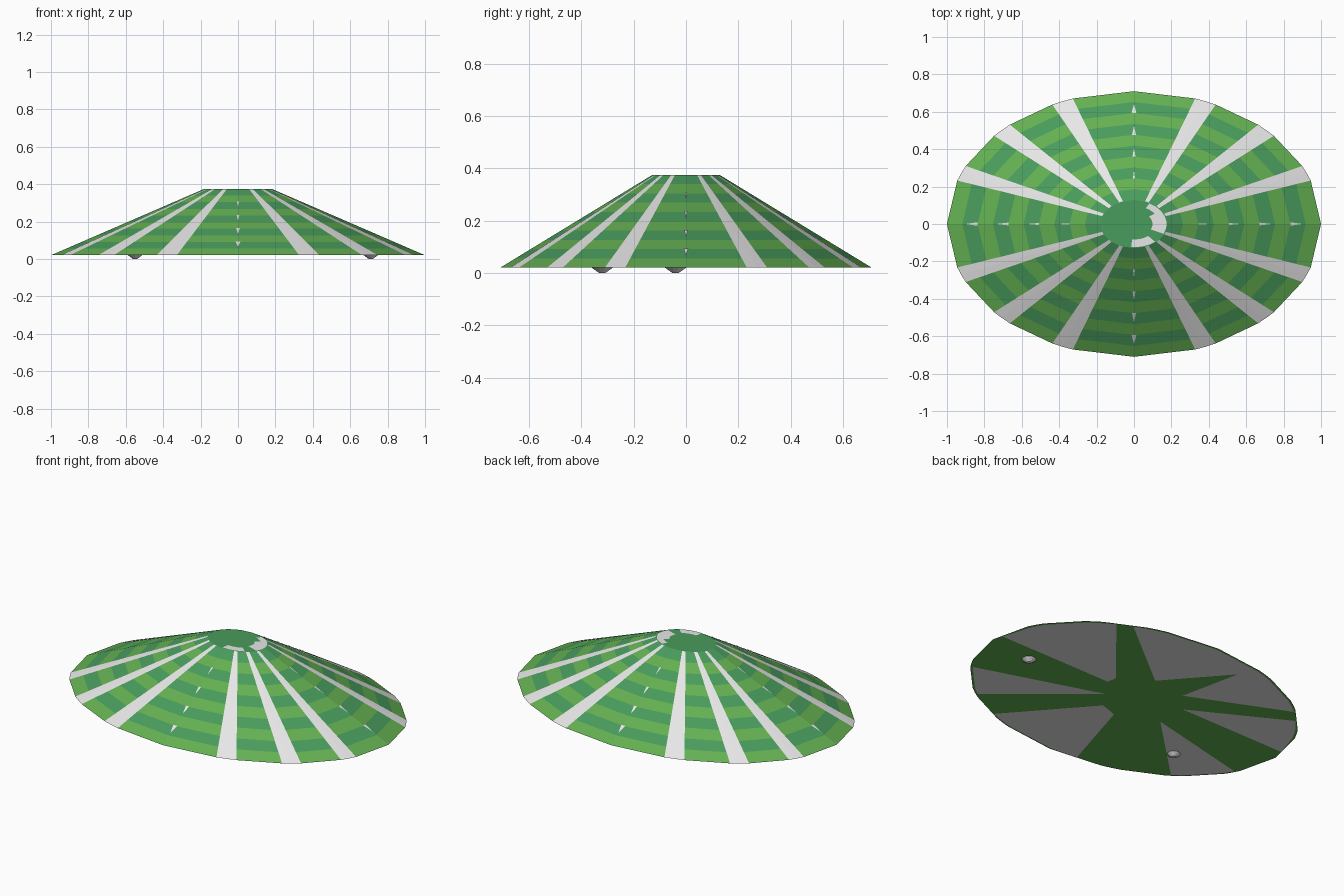
import bpy
import math

if "Cube" in bpy.data.objects:
    bpy.data.objects.remove(bpy.data.objects["Cube"])

RX, RY = 1.0, 0.71          # rim half-widths
Z0, Z1 = 0.02, 0.375        # rim and crown heights
TOP = 0.18                  # crown radius as a fraction of the rim
BANDS = 10
HALF = 3.4                  # half angular width of a rib, degrees


def material(name, srgb):
    m = bpy.data.materials.new(name)
    m.diffuse_color = [((c / 255 + 0.055) / 1.055) ** 2.4 for c in srgb] + [1]
    m.use_nodes = True
    m.node_tree.nodes["Principled BSDF"].inputs["Base Color"].default_value = m.diffuse_color
    return m


LIGHT = material("light green", (100, 176, 82))
DARK = material("deep green", (73, 156, 93))
WHITE = material("white", (231, 231, 231))


def pt(angle, r, z):
    a = math.radians(angle)
    return (RX * r * math.cos(a), RY * r * math.sin(a), z)


def slope(angle, t, lift=0.0):
    """Point on the canopy; t runs from 0 at the rim to 1 at the crown."""
    return pt(angle, 1 + (TOP - 1) * t, Z0 + (Z1 - Z0) * t + lift)


def build(name, faces, mats):
    """faces: list of (points, material index)."""
    verts, polys = [], []
    for pts, _ in faces:
        polys.append(range(len(verts), len(verts) + len(pts)))
        verts += pts
    mesh = bpy.data.meshes.new(name)
    mesh.from_pydata(verts, [], [list(p) for p in polys])
    for m in mats:
        mesh.materials.append(m)
    for poly, (_, i) in zip(mesh.polygons, faces):
        poly.material_index = i
    ob = bpy.data.objects.new(name, mesh)
    bpy.context.collection.objects.link(ob)
    return ob


def quad(a0, a1, t0, t1):
    return [slope(a0, t0), slope(a1, t0), slope(a1, t1), slope(a0, t1)]


# Rib centres: every 22.5 degrees except on the two axes
ribs = [22.5 * k for k in range(16) if k % 4]
axes = [0, 90, 180, 270]
edges = sorted(axes + [360] + [r + s * HALF for r in ribs for s in (-1, 1)])
spans = [(a, b) for a, b in zip(edges, edges[1:])
         if not any(a < r < b for r in ribs)]

# Striped canopy panels
build("canopy_panels",
      [(quad(a, b, i / BANDS, (i + 1) / BANDS), i % 2)
       for a, b in spans for i in range(BANDS)], [LIGHT, DARK])

# White ribs, two facets each
build("ribs", [(quad(a, b, 0, 1), 0) for r in ribs
               for a, b in ((r - HALF, r), (r, r + HALF))], [WHITE])

# Small dashes along the axis seams
build("seam_dashes",
      [([slope(a, i / BANDS + 0.02, 0.003),
         slope(a + 0.9, (i + 1) / BANDS, 0.003),
         slope(a - 0.9, (i + 1) / BANDS, 0.003)], 0)
       for a in axes for i in range(1, BANDS - 1, 2)], [WHITE])

# Crown cap and its white patches
ring = sorted(set(edges[:-1] + ribs))
build("crown_cap", [([pt(a, TOP, Z1) for a in ring], 0)], [DARK])


def patch(a0, a1, r0):
    n = 4
    arc = [a0 + (a1 - a0) * i / n for i in range(n + 1)]
    return ([pt(a, TOP * 0.97, Z1 + 0.002) for a in arc]
            + [pt(a, TOP * r0, Z1 + 0.002) for a in reversed(arc)], 0)


build("cap_patches", [patch(-25, 35, 0.55), patch(35, 62, 0.75),
                      patch(-95, -50, 0.65)], [WHITE])

# Flat underside
build("underside", [([pt(a, 1, Z0) for a in reversed(ring)], 0)], [LIGHT])


def wedge(a0, a1, inner):
    """Downward-facing plate: rim arc from a0 to a1, closed by inner points."""
    arc = [a0] + [a for a in ring + [a - 360 for a in ring]
                  if a0 < a < a1] + [a1]
    arc.sort()
    pts = [pt(a, 0.985, Z0 - 0.002) for a in arc]
    pts += [pt(a, r, Z0 - 0.002) for a, r in inner]
    return (pts[::-1], 0)


build("underside_wedges", [
    wedge(5, 53, [(35, 0.27), (18, 0.24)]),
    wedge(59, 140, [(123, 0.33), (108, 0.84), (83, 0.32)]),
    wedge(147, 174, [(157, 0.3)]),
    wedge(-159, -134, [(-153, 0.3)]),
    wedge(-100, -61, [(-70, 0.24), (-95, 0.28)]),
    wedge(-46, -25, [(-28, 0.18)]),
], [WHITE])

# Two small studs under the base
for i, (x, y) in enumerate([(0.71, -0.04), (-0.55, -0.32)]):
    bpy.ops.mesh.primitive_cone_add(vertices=10, radius1=0.012, radius2=0.04,
                                    depth=Z0, location=(x, y, Z0 / 2))
    stud = bpy.context.object
    stud.name = f"stud_{i + 1}"
    stud.data.materials.append(WHITE)
